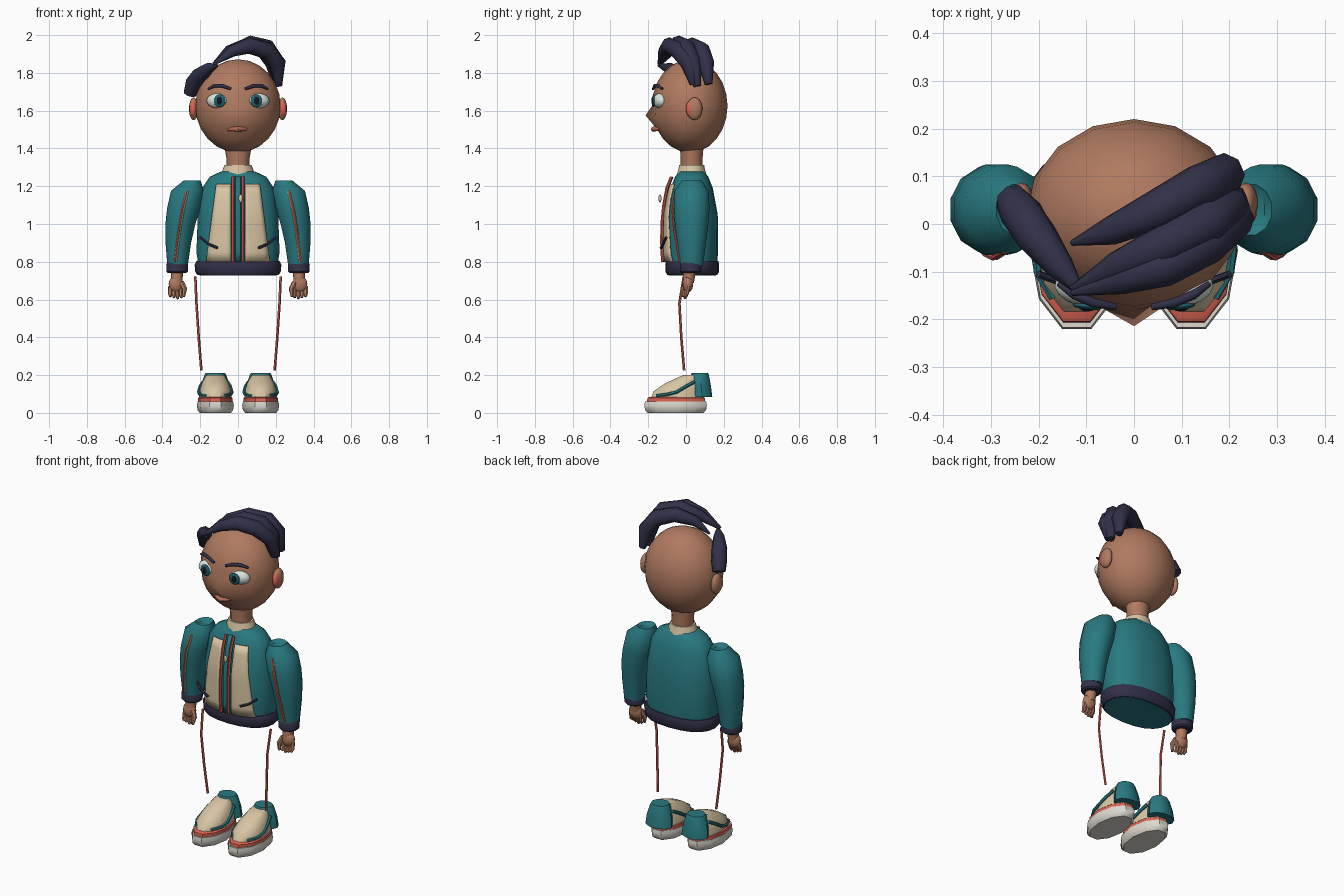
import bpy, bmesh, math
from mathutils import Vector, Matrix

cube = bpy.data.objects.get("Cube")
if cube:
    bpy.data.objects.remove(cube, do_unlink=True)


def material(name, code):
    srgb = [int(code[i:i + 2], 16) / 255 for i in (0, 2, 4)]
    col = [c / 12.92 if c < 0.04 else ((c + 0.055) / 1.055) ** 2.4 for c in srgb] + [1]
    m = bpy.data.materials.new(name)
    m.use_nodes = True
    m.diffuse_color = col
    m.node_tree.nodes["Principled BSDF"].inputs["Base Color"].default_value = col
    return m


SKIN = material("skin", "B07A60")
NAVY = material("navy", "313048")
TEAL = material("teal", "287980")
CREAM = material("cream", "D8C5A4")
CORAL = material("coral", "DB6553")
SOLE = material("sole white", "DCD9CE")
EYE = material("eye white", "D9E4DC")
IRIS = material("iris blue", "22616E")
PUPIL = material("pupil black", "15181F")
LIP = material("lip", "BC6B54")


def finish(name, bm, mat, angle=40):
    bmesh.ops.recalc_face_normals(bm, faces=bm.faces)
    me = bpy.data.meshes.new(name)
    bm.to_mesh(me)
    bm.free()
    me.materials.append(mat)
    me.shade_smooth()
    me.set_sharp_from_angle(angle=math.radians(angle))
    ob = bpy.data.objects.new(name, me)
    bpy.context.collection.objects.link(ob)
    return ob


def loft(name, rings, mat, n=12, turn=0.0, power=2.0):
    """Stack of rings given as (x, y, z, rx, ry), capped at both ends."""
    bm = bmesh.new()
    loops = []
    for x, y, z, rx, ry in rings:
        loop = []
        for i in range(n):
            a = math.tau * (i + turn) / n
            c, s = math.cos(a), math.sin(a)
            px = math.copysign(abs(c) ** (2 / power), c)
            py = math.copysign(abs(s) ** (2 / power), s)
            loop.append(bm.verts.new((x + rx * px, y + ry * py, z)))
        loops.append(loop)
    for a, b in zip(loops, loops[1:]):
        for i in range(n):
            bm.faces.new((a[i], a[(i + 1) % n], b[(i + 1) % n], b[i]))
    bm.faces.new(loops[0])
    bm.faces.new(loops[-1])
    return finish(name, bm, mat)


def tube(name, pts, mat, radii, n=8):
    """Tapered tube along a path."""
    pts = [Vector(p) for p in pts]
    if not isinstance(radii, (list, tuple)):
        radii = [radii] * len(pts)
    bm = bmesh.new()
    loops, side = [], None
    for i, p in enumerate(pts):
        d = (pts[min(i + 1, len(pts) - 1)] - pts[max(i - 1, 0)]).normalized()
        if side is None:
            side = d.orthogonal()
        side = (side - d * side.dot(d)).normalized()
        up = d.cross(side)
        loops.append([bm.verts.new(p + radii[i] * (side * math.cos(math.tau * k / n) + up * math.sin(math.tau * k / n)))
                      for k in range(n)])
    for a, b in zip(loops, loops[1:]):
        for i in range(n):
            bm.faces.new((a[i], a[(i + 1) % n], b[(i + 1) % n], b[i]))
    bm.faces.new(loops[0])
    bm.faces.new(loops[-1])
    return finish(name, bm, mat, 50)


def ball(name, loc, size, mat, turn=0.0, u=14, v=10):
    bm = bmesh.new()
    m = Matrix.Translation(loc) @ Matrix.Rotation(turn, 4, "Z") @ Matrix.Diagonal((*size, 1))
    bmesh.ops.create_uvsphere(bm, u_segments=u, v_segments=v, radius=1, matrix=m)
    return finish(name, bm, mat, 60)


# Head with the nose drawn out from one front vertex
head = ball("head", (0, 0.02, 1.625), (0.226, 0.2, 0.247), SKIN, u=16, v=12)
nose = min(head.data.vertices, key=lambda v: (v.co - Vector((0, -0.18, 1.565))).length)
nose.co = (0, -0.214, 1.575)
loft("neck", [(0, 0.03, 1.25, 0.062, 0.058), (0, 0.03, 1.35, 0.062, 0.058),
              (0, 0.03, 1.43, 0.075, 0.065)], SKIN)
loft("collar", [(0, 0.03, 1.255, 0.09, 0.08), (0, 0.03, 1.29, 0.08, 0.07),
                (0, 0.03, 1.312, 0.072, 0.066)], CREAM)
tube("mouth", [(-0.065, -0.132, 1.497), (-0.03, -0.154, 1.503), (0, -0.172, 1.502),
               (0.03, -0.154, 1.503), (0.062, -0.132, 1.5)], LIP, [0.003, 0.011, 0.014, 0.011, 0.003])

# Hair locks swept over the top
sweep_r = [0.006, 0.03, 0.043, 0.047, 0.045, 0.02]
tube("front_lock", [(-0.13, -0.145, 1.845), (-0.03, -0.118, 1.915), (0.06, -0.09, 1.945),
                    (0.15, -0.04, 1.92), (0.21, 0.015, 1.85), (0.215, 0.04, 1.74)], NAVY, sweep_r)
tube("middle_lock", [(-0.13, -0.135, 1.845), (-0.04, -0.09, 1.915), (0.07, -0.04, 1.955),
                     (0.15, 0.0, 1.935), (0.2, 0.035, 1.86), (0.215, 0.06, 1.73)], NAVY, sweep_r)
tube("back_lock", [(-0.13, -0.04, 1.85), (-0.05, -0.015, 1.915), (0.05, 0.03, 1.945),
                   (0.14, 0.08, 1.92), (0.19, 0.105, 1.85), (0.205, 0.12, 1.74)], NAVY, sweep_r)
tube("side_lock", [(-0.11, -0.145, 1.84), (-0.155, -0.09, 1.825), (-0.205, -0.025, 1.785),
                   (-0.238, 0.025, 1.74), (-0.255, 0.05, 1.69)], NAVY, [0.008, 0.03, 0.043, 0.044, 0.036])

# Torso
TORSO = [(0.75, 0.205, 0.13), (0.85, 0.22, 0.14), (1.05, 0.213, 0.138),
         (1.19, 0.19, 0.112), (1.25, 0.15, 0.088), (1.278, 0.09, 0.065)]
loft("jacket_body", [(0, 0.03, z, rx, ry) for z, rx, ry in TORSO], TEAL, 20, power=2.3)
loft("waistband", [(0, 0.033, 0.73, 0.213, 0.132), (0, 0.033, 0.745, 0.226, 0.141),
                   (0, 0.033, 0.785, 0.23, 0.143), (0, 0.033, 0.803, 0.22, 0.138)], NAVY, 20, power=2.3)
loft("jacket_underside", [(0, 0.033, 0.728, 0.205, 0.125), (0, 0.033, 0.74, 0.205, 0.125)], TEAL, 20, power=2.3)


def chest_y(x, z, gap):
    for (z0, a0, b0), (z1, a1, b1) in zip(TORSO, TORSO[1:]):
        if z <= z1:
            t = (z - z0) / (z1 - z0)
            rx, ry = a0 + t * (a1 - a0), b0 + t * (b1 - b0)
            break
    return 0.03 - gap - ry * max(0, 1 - (abs(x) / rx) ** 2.3) ** (1 / 2.3)


def chest_plate(name, x_range, z0, z1, mat, gap):
    """Thin plate that follows the chest."""
    bm = bmesh.new()
    rows = []
    for j in range(9):
        z = z0 + (z1 - z0) * j / 8
        a, b = x_range(j / 8)
        row = []
        for i in range(6):
            x = a + (b - a) * i / 5
            row.append(bm.verts.new((x, chest_y(x, z, gap), z)))
        rows.append(row)
    for r, q in zip(rows, rows[1:]):
        for i in range(5):
            bm.faces.new((r[i], r[i + 1], q[i + 1], q[i]))
    ob = finish(name, bm, mat)
    mod = ob.modifiers.new("thickness", "SOLIDIFY")
    mod.thickness, mod.offset = 0.008, 0
    return ob


chest_plate("zip_strip", lambda t: (-0.012, 0.012), 0.8, 1.25, TEAL, 0.012)
ball("zip_pull", (0.014, -0.138, 1.135), (0.011, 0.008, 0.022), CREAM)

for s, side in ((1, "left"), (-1, "right")):
    # Face
    ball(side + "_eye", (s * 0.107, -0.139, 1.652), (0.061, 0.034, 0.04), EYE, s * 0.25)
    ball(side + "_iris", (s * 0.097, -0.172, 1.652), (0.032, 0.008, 0.034), IRIS, s * 0.1)
    ball(side + "_pupil", (s * 0.097, -0.178, 1.652), (0.015, 0.005, 0.02), PUPIL)
    tube(side + "_brow", [(s * 0.158, -0.125, 1.715), (s * 0.125, -0.148, 1.732), (s * 0.085, -0.165, 1.732),
                          (s * 0.038, -0.174, 1.715)], NAVY, [0.006, 0.01, 0.01, 0.007])
    ball(side + "_ear", (s * 0.235, 0.045, 1.61), (0.025, 0.042, 0.06), SKIN)
    ball(side + "_inner_ear", (s * 0.238, 0.023, 1.61), (0.019, 0.024, 0.042), CORAL)

    # Jacket front
    chest_plate(side + "_front_panel", lambda t: (s * 0.038, s * (0.168 - 0.053 * t)), 0.8, 1.21, CREAM, 0.009)
    tube(side + "_zip_piping", [(s * 0.026, chest_y(0.026, z, 0.02), z)
                                for z in (0.8, 0.9, 1.0, 1.1, 1.19, 1.25)], CORAL, 0.008, 6)
    tube(side + "_pocket", [(s * 0.2, -0.105, 0.93), (s * 0.155, -0.122, 0.893),
                            (s * 0.108, -0.132, 0.873)], NAVY, 0.008, 6)

    # Sleeve, cuff and sleeve stripe
    loft(side + "_sleeve", [(s * x, 0.03, z, rx, ry) for x, z, rx, ry in (
        (0.243, 1.215, 0.032, 0.035), (0.243, 1.23, 0.047, 0.055), (0.268, 1.175, 0.09, 0.093),
        (0.288, 1.08, 0.091, 0.098), (0.305, 1.0, 0.082, 0.092), (0.316, 0.9, 0.07, 0.078),
        (0.32, 0.78, 0.056, 0.062))], TEAL, 12, 0.5)
    loft(side + "_cuff", [(s * 0.322, 0.025, z, r, r) for z, r in (
        (0.74, 0.05), (0.748, 0.058), (0.785, 0.06), (0.797, 0.054))], NAVY, 12, 0.5)
    stripe = [(0.272, -0.056, 1.175), (0.296, -0.071, 1.07), (0.312, -0.063, 0.97),
              (0.326, -0.045, 0.87), (0.334, -0.034, 0.8)]
    tube(side + "_sleeve_stripe", [(s * x, y, z) for x, y, z in stripe], CORAL, 0.006, 6)
    tube(side + "_sleeve_piping", [(s * (x - 0.008), y - 0.001, z) for x, y, z in stripe], CREAM, 0.004, 6)

    # Hand
    tube(side + "_wrist", [(s * 0.322, 0.02, 0.76), (s * 0.325, 0.012, 0.69)], SKIN, [0.033, 0.03])
    ball(side + "_palm", (s * 0.328, 0.01, 0.682), (0.04, 0.028, 0.045), SKIN)
    for i in range(4):
        x = 0.3 + 0.019 * i
        tip = 0.604 + 0.006 * abs(i - 1)
        tube(side + "_finger_%d" % i, [(s * x, 0.01, 0.67), (s * (x + 0.002), 0.003, 0.63),
                                       (s * x, -0.008, tip)], SKIN, [0.013, 0.012, 0.007], 6)
    tube(side + "_thumb", [(s * 0.3, 0, 0.69), (s * 0.282, -0.012, 0.655), (s * 0.288, -0.018, 0.615)],
         SKIN, [0.016, 0.014, 0.008], 6)

    # Trouser stripe
    tube(side + "_leg_stripe", [(s * 0.226, -0.012, 0.722), (s * 0.22, -0.035, 0.58), (s * 0.208, -0.025, 0.4),
                                (s * 0.194, -0.01, 0.225)], CORAL, 0.007, 6)

    # Shoe
    cx = s * 0.12
    loft(side + "_sole", [(cx, -0.055, z, rx, ry) for z, rx, ry in (
        (0, 0.082, 0.155), (0.015, 0.094, 0.17), (0.04, 0.098, 0.174), (0.06, 0.094, 0.17))], SOLE, 10, 0)
    loft(side + "_sole_band", [(cx, -0.052, z, rx, ry) for z, rx, ry in (
        (0.055, 0.091, 0.163), (0.078, 0.091, 0.16), (0.084, 0.085, 0.15))], CORAL, 10, 0)
    loft(side + "_upper", [(cx, y, z, rx, ry) for y, z, rx, ry in (
        (-0.045, 0.078, 0.086, 0.148), (-0.04, 0.115, 0.084, 0.138), (-0.012, 0.158, 0.071, 0.1),
        (0.02, 0.19, 0.054, 0.06), (0.03, 0.2, 0.046, 0.045))], CREAM, 10, 0)
    loft(side + "_heel", [(cx, y, z, rx, ry) for y, z, rx, ry in (
        (0.085, 0.085, 0.083, 0.057), (0.08, 0.14, 0.077, 0.055), (0.073, 0.2, 0.058, 0.051),
        (0.073, 0.21, 0.052, 0.046))], TEAL, 10, 0)
    for e, face in ((1, "outer"), (-1, "inner")):
        tube(side + "_" + face + "_shoe_stripe",
             [(cx + e * x, y, z) for x, y, z in ((0.05, -0.155, 0.09), (0.082, -0.1, 0.098), (0.088, -0.05, 0.11),
                                                 (0.08, 0.0, 0.14), (0.064, 0.045, 0.165))], TEAL, 0.009, 6)
    tube(side + "_lace", [(cx - 0.032, -0.03, 0.183), (cx, -0.042, 0.181), (cx + 0.032, -0.03, 0.183)], NAVY, 0.004, 6)
